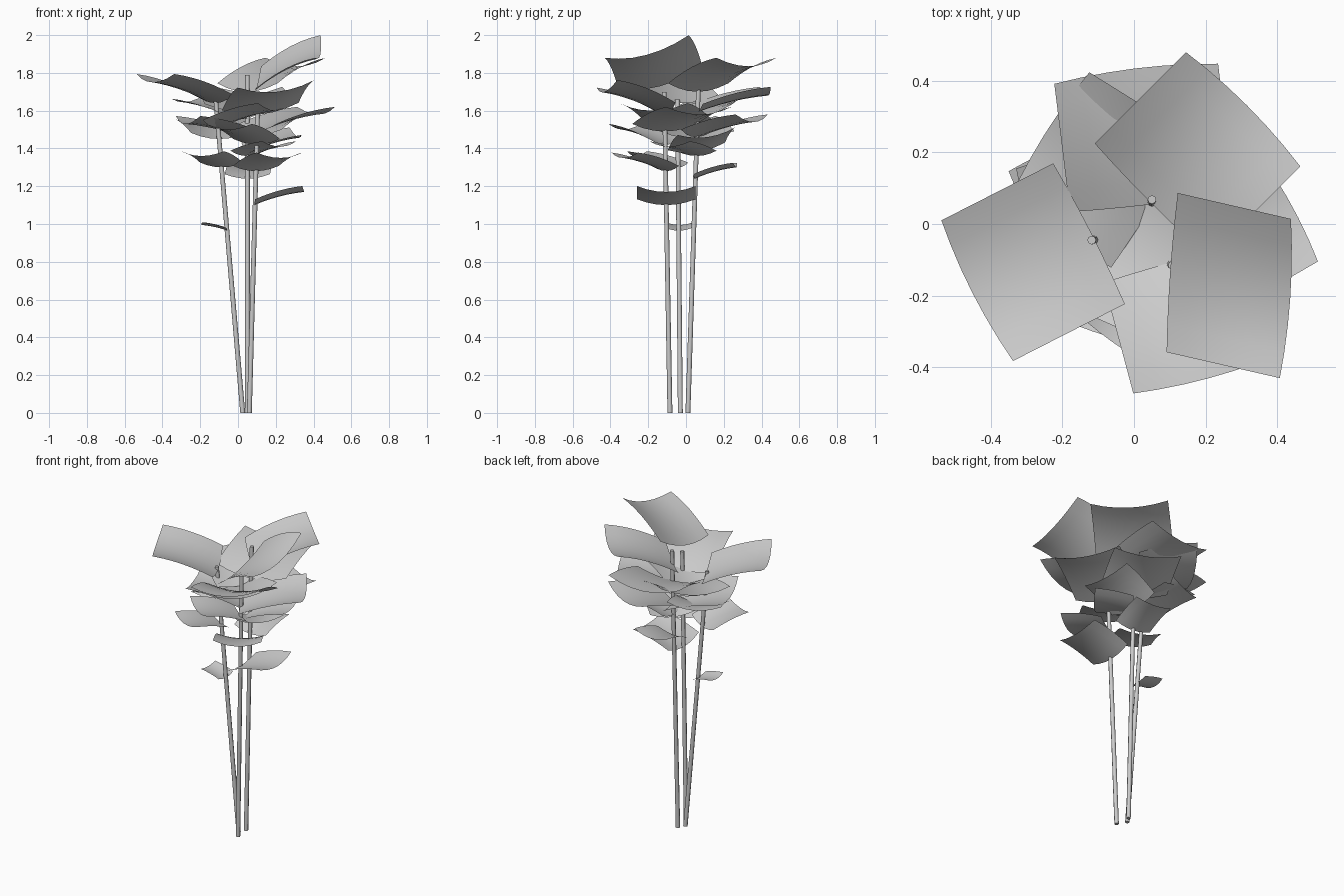
import bpy, bmesh, math
from mathutils import Vector

if "Cube" in bpy.data.objects:
    bpy.data.objects.remove(bpy.data.objects["Cube"])


def obj_from_bmesh(name, bm):
    bmesh.ops.recalc_face_normals(bm, faces=bm.faces)
    me = bpy.data.meshes.new(name)
    bm.to_mesh(me)
    bm.free()
    ob = bpy.data.objects.new(name, me)
    bpy.context.collection.objects.link(ob)
    return ob


def stem(name, a, b, r0=0.013, r1=0.012, sides=8):
    """Thin tapering rod between two points."""
    bm = bmesh.new()
    rings = []
    for p, r in ((a, r0), (b, r1)):
        rings.append([bm.verts.new((p[0] + r * math.cos(math.tau * i / sides),
                                    p[1] + r * math.sin(math.tau * i / sides), p[2]))
                      for i in range(sides)])
    for i in range(sides):
        j = (i + 1) % sides
        f = bm.faces.new((rings[0][i], rings[0][j], rings[1][j], rings[1][i]))
        f.smooth = True
    bm.faces.new(rings[0][::-1])
    bm.faces.new(rings[1])
    return obj_from_bmesh(name, bm)


def leaf(name, root, deg, width, length, rise, roll=0.0, skew=0.0, slide=0.0, n=6):
    """Square sheet, arched along its length and cupped across its width."""
    a = math.radians(deg)
    d = Vector((math.cos(a), math.sin(a), 0))
    s = Vector((-math.sin(a), math.cos(a), 0))
    bm = bmesh.new()
    g = []
    for i in range(n + 1):
        t = i / n
        row = []
        for k in range(n + 1):
            v = 2 * k / n - 1
            z = rise * (1.6 * t - 0.6 * t * t) + 0.1 * width * v * v + roll * v
            out = length * (t + 0.06 * (1 - v * v) * (t - 0.3))
            side = v * width / 2 + skew * t + slide
            row.append(bm.verts.new(root + d * out + s * side + Vector((0, 0, z))))
        g.append(row)
    for i in range(n):
        for k in range(n):
            f = bm.faces.new((g[i][k], g[i + 1][k], g[i + 1][k + 1], g[i][k + 1]))
            f.smooth = True
    return obj_from_bmesh(name, bm)


# stem base, stem top, leaves:
# (root height, heading, width, length, rise, roll, sideways skew, sideways slide)
plant = {
    "left": ((0.025, -0.03, 0), (-0.118, -0.045, 1.66), [
        (0.965, 178, 0.14, 0.13, 0.03),
        (1.30, 245, 0.25, 0.24, 0.06),
        (1.45, 112, 0.32, 0.27, 0.08),
        (1.51, -24, 0.40, 0.32, 0.09),
        (1.64, 207, 0.44, 0.35, 0.11, 0, 0, -0.02),
    ]),
    "right": ((0.06, -0.085, 0), (0.107, -0.115, 1.70), [
        (1.10, 0, 0.31, 0.25, 0.07),
        (1.28, -60, 0.28, 0.25, 0.07),
        (1.42, -125, 0.30, 0.26, 0.08),
        (1.49, 30, 0.40, 0.36, 0.09),
        (1.58, -75, 0.42, 0.32, 0.12, 0.02, 0, 0.015),
        (1.73, -4, 0.445, 0.32, 0.165, 0.06, -0.05, -0.02),
    ]),
    "back": ((0.05, 0.01, 0), (0.05, 0.068, 1.79), [
        (1.24, 85, 0.24, 0.21, 0.06),
        (1.36, -40, 0.28, 0.22, 0.05),
        (1.38, 12, 0.31, 0.26, 0.08, 0.02),
        (1.45, 198, 0.42, 0.33, 0.08),
        (1.46, 65, 0.40, 0.32, 0.08),
        (1.56, 148, 0.43, 0.34, 0.09, -0.03),
        (1.59, 97, 0.46, 0.36, 0.09),
        (1.70, 45, 0.45, 0.36, 0.135),
    ]),
}

for side, (base, top, leaves) in plant.items():
    stem(side + "_stem", base, top)
    for i, (z, *spec) in enumerate(leaves):
        root = Vector(base).lerp(Vector(top), z / top[2])
        leaf(f"{side}_leaf_{i + 1}", root, *spec)
